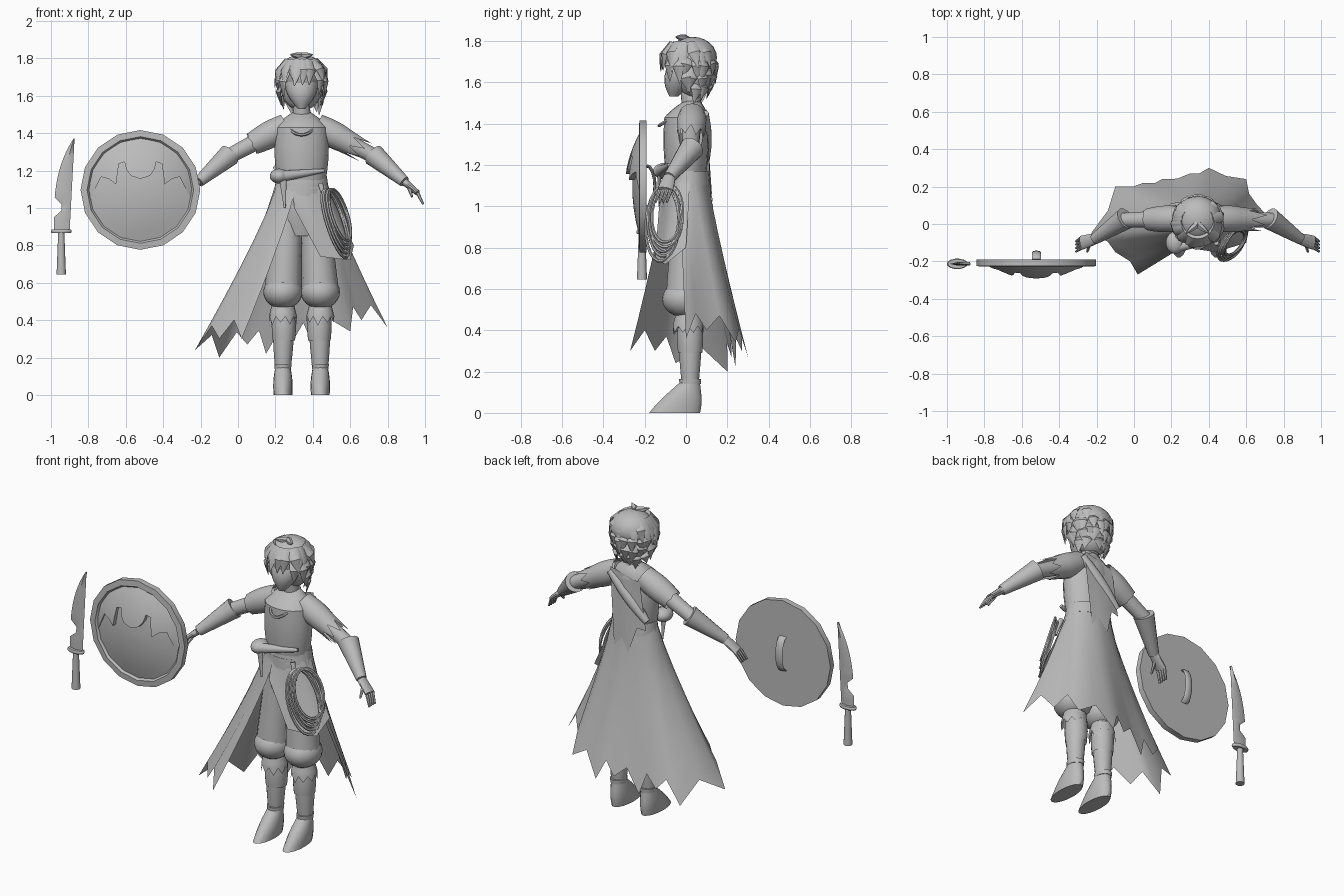
import bpy, bmesh, math, random
from mathutils import Vector

random.seed(4)
cube = bpy.data.objects.get("Cube")
if cube:
    bpy.data.objects.remove(cube)

GREY = (.5, .5, .5, 1)
grey = bpy.data.materials.new("plain_grey")
grey.use_nodes = True
grey.diffuse_color = GREY
grey.node_tree.nodes["Principled BSDF"].inputs["Base Color"].default_value = GREY


def vec(x, y, z):
    return Vector((x, y, z))


X_AXIS, Y_AXIS, Z_AXIS = vec(1, 0, 0), vec(0, 1, 0), vec(0, 0, 1)
middle = vec(.34, 0, 0)  # the figure stands here
made = []


def finish(name, bm):
    bmesh.ops.recalc_face_normals(bm, faces=bm.faces[:])
    mesh = bpy.data.meshes.new(name)
    bm.to_mesh(mesh)
    bm.free()
    mesh.materials.append(grey)
    part = bpy.data.objects.new(name, mesh)
    bpy.context.collection.objects.link(part)
    made.append(part)


def skin(name, rows, around=False, along=False, caps=False):
    """Skin a grid of points, optionally wrapped in either direction."""
    bm = bmesh.new()
    grid = [[bm.verts.new(point) for point in row] for row in rows]
    if along:
        grid.append(grid[0])
    for low, high in zip(grid, grid[1:]):
        for j in range(len(low) if around else len(low) - 1):
            k = (j + 1) % len(low)
            bm.faces.new((low[j], low[k], high[k], high[j]))
    if caps:
        bm.faces.new(grid[0])
        bm.faces.new(grid[-1])
    finish(name, bm)


def ring(centre, axis, ref, radius, flat, sides):
    u = axis.cross(ref).normalized() * radius
    v = axis.cross(u).normalized() * radius * flat
    turns = [math.tau * k / sides for k in range(sides)]
    return [centre + u * math.cos(a) + v * math.sin(a) for a in turns]


def path(name, points, radii, flats, ref=Y_AXIS, axis=None, sides=14, closed=False, torn=0):
    """Rings along a path; torn pulls every other point of the last ring."""
    rows, last = [], len(points) - 1
    for i, point in enumerate(points):
        before = points[i - 1] if i or closed else point
        after = points[(i + 1) % len(points)] if i < last or closed else point
        way = axis or (after - before).normalized()
        rows.append(ring(point, way, ref, radii[i], flats[i], sides))
    if torn:
        rows[-1] = [p + way * torn * (k % 2) * random.uniform(.5, 1) for k, p in enumerate(rows[-1])]
    skin(name, rows, True, closed, not closed and not torn)


def limb(name, start, end, r_start, r_end, bulge=0, flat=1, flat_end=None, **options):
    """Straight tapered part, swelling in its middle."""
    steps = [i / 6 for i in range(7)]
    path(name, [start.lerp(end, t) for t in steps],
         [r_start + (r_end - r_start) * t + bulge * math.sin(math.pi * t) for t in steps],
         [flat + ((flat_end or flat) - flat) * t for t in steps], **options)


def loop(name, points, radius, ref):
    path(name, points, [radius] * len(points), [1] * len(points), ref, sides=6, closed=True)


def blob(name, centre, size):
    bm = bmesh.new()
    bmesh.ops.create_uvsphere(bm, u_segments=20, v_segments=12, radius=1)
    bmesh.ops.scale(bm, vec=size, verts=bm.verts)
    bmesh.ops.translate(bm, vec=centre, verts=bm.verts)
    finish(name, bm)


def drape(name, top, tips, notch):
    """Cloth from a top curve down to pointed tips with notches between."""
    hem = []
    for a, b in zip(tips, tips[1:]):
        dip = (a + b) / 2
        dip.xy = dip.xy.lerp(middle.xy, notch / 2)
        dip.z += notch
        hem += [a, dip]
    hem.append(tips[-1])
    rows = []
    for t in [i / 6 for i in range(7)]:
        row = []
        for k, low in enumerate(hem):
            high = top(k / (len(hem) - 1))
            spot = high.lerp(low, t ** 1.15)
            spot.z = high.z + (low.z - high.z) * t
            row.append(spot)
        rows.append(row)
    skin(name, rows)


def waist(start, end):
    def spot(t):
        a = math.radians(start + (end - start) * t)
        return middle + vec(.14 * math.cos(a), .1 * math.sin(a) + .01, 1.13)
    return spot


def body(name, z_low, z_high, r_low, r_high, bulge=0, flat=.75, y_low=0, y_high=0):
    limb(name, middle + vec(0, y_low, z_low), middle + vec(0, y_high, z_high), r_low, r_high,
         bulge, flat, axis=Z_AXIS, sides=20)


# Torso, belt, neck and head
body("shirt", 1.15, 1.43, .13, .14, bulge=.01)
body("shirt_shoulders", 1.43, 1.51, .14, .05, bulge=.01, y_high=.03)
body("hips", .85, 1.13, .09, .13, bulge=.02)
body("belt", 1.1, 1.17, .145, .135, y_low=.01, y_high=.01)
body("neck", 1.48, 1.6, .05, .04, flat=1, y_low=.03, y_high=.01)
body("jaw", 1.53, 1.68, .02, .09, bulge=.02, flat=1, y_low=-.06)
blob("head", middle + vec(0, 0, 1.7), vec(.09, .1, .1))
limb("nose", middle + vec(0, -.09, 1.65), middle + vec(0, -.095, 1.61), .005, .01, sides=6)

# Hair: rounded masses with layers of pointed locks
blob("hair_cap", middle + vec(0, .03, 1.72), vec(.125, .12, .1))
blob("hair_back", middle + vec(0, .04, 1.64), vec(.11, .09, .12))
for level in range(4):
    count = 20 - 2 * level
    for i in range(count):
        turn = math.tau * (i + .5) / count
        if min(turn, math.tau - turn) < math.radians(38 * level):
            continue
        out = vec(math.sin(turn), -math.cos(turn), 0)
        side = Z_AXIS.cross(out) * random.uniform(-.03, .03)
        reach = (.13 - .015 * level) * random.uniform(.95, 1.15)
        root = middle + out * (.11 - .02 * abs(level - 1.5)) + vec(0, .01, 1.79 - .06 * level)
        tip = middle + out * reach + side + vec(0, .01, 1.66 - .05 * level + random.uniform(-.02, .02))
        bend = root.lerp(tip, .4) + out * .025
        path("hair_lock", [root, bend, tip], [.03, .03, .002], [.4] * 3, out, sides=6)
for s in (-1, 1):
    limb("crown_tuft", middle + vec(0, 0, 1.81), middle + vec(s * .06, -.05, 1.82), .02, .002, .005, sides=6)

# Necklace, dipping at the front
beads = []
for i in range(28):
    a = math.tau * i / 28
    front = (1 + math.cos(a)) / 2
    beads.append(middle + vec(.07 * math.sin(a), .07 - .2 * front, 1.52 - .13 * front))
loop("necklace", beads, .008, Y_AXIS + Z_AXIS)

for s, side in ((1, "left"), (-1, "right")):
    def at(x, y, z):
        return middle + vec(s * x, y, z)

    # Arm, sleeve, glove and hand
    shoulder, elbow, wrist, knuckle = at(.08, .03, 1.44), at(.4, .02, 1.27), at(.55, -.08, 1.14), at(.62, -.1, 1.08)
    limb(side + "_sleeve", shoulder, shoulder.lerp(elbow, .57), .065, .06, .01, torn=.1 if s > 0 else .01)
    limb(side + "_upper_arm", shoulder, elbow, .05, .04)
    limb(side + "_glove", elbow.lerp(wrist, -.1), wrist, .06, .03)
    limb(side + "_palm", wrist, knuckle, .02, .015, flat=1.5, flat_end=2.5)
    for i in range(4):
        base = knuckle + vec(0, .018 * (i - 1.5), 0)
        limb(side + "_finger", base, base + vec(s * .03, -.02, -.06), .01, .006, sides=6)
    limb(side + "_thumb", wrist.lerp(knuckle, .3), at(.59, -.15, 1.06), .014, .006, sides=6)

    # Trouser leg, tattered cuff, shin and boot
    limb(side + "_trouser", at(.065, .01, 1.1), at(.1, 0, .55), .07, .1, axis=Z_AXIS)
    blob(side + "_trouser_gather", at(.1, 0, .55), vec(.105, .115, .09))
    limb(side + "_cuff", at(.1, .01, .48), at(.1, .01, .42), .06, .075, torn=.06, sides=18)
    limb(side + "_shin", at(.095, .02, .47), at(.1, .02, .12), .058, .04, .006)
    limb(side + "_shin_wrap", at(.095, .02, .29), at(.095, .02, .41), .06, .063, .003, torn=.01)
    limb(side + "_boot", at(.1, -.055, 0), at(.1, .02, .15), .05, .04, .006, 2.5, 1.2, axis=Z_AXIS, sides=18)
    limb(side + "_boot_cuff", at(.1, .02, .14), at(.1, .02, .165), .044, .046, flat=1.2, axis=Z_AXIS)

# Knotted sash
blob("sash_knot", vec(.22, -.1, 1.17), vec(.05, .06, .04))
limb("sash_fold", vec(.46, -.08, 1.2), vec(.24, -.12, 1.17), .01, .03)
limb("sash_tail", vec(.24, -.13, 1.16), vec(.25, -.13, 1), .02, .005, flat=.5)

# Torn long skirt open at the front, and a short hip flap
drape("long_skirt", waist(-100, -385), [
    vec(.02, -.27, .3), vec(-.1, -.15, .3), vec(-.23, -.05, .24), vec(-.1, .2, .2), vec(.05, .22, .27),
    vec(.15, .24, .22), vec(.3, .27, .3), vec(.4, .3, .27), vec(.6, .24, .34), vec(.66, .1, .4),
    vec(.8, 0, .36)], .1)
drape("hip_flap", waist(-110, 5), [vec(.3, -.13, 1), vec(.44, -.15, .74), vec(.6, -.1, .72), vec(.62, 0, .8)], 0)

# Mantle slung across the back
drape("back_mantle", lambda t: vec(.24 + .2 * t, .1, 1.43 + .05 * t),
      [vec(.2, .1, 1.15), vec(.3, .13, 1), vec(.4, .12, 1)], .08)
limb("mantle_fold", vec(.45, .09, 1.45), vec(.2, .09, 1.2), .02, .02, .015)

# Coiled rope on the left hip
for i in range(5):
    hub = vec(.52, -.115, .915) + vec(.006, .006, .012) * i
    down = vec(.06, .01 * (i % 2), -.18) * (1 - .06 * i)
    across = vec(.04, .08, .02) * (1 - .07 * (i % 3))
    turns = [math.tau * j / 24 for j in range(24)]
    loop("rope_loop", [hub + down * math.cos(a) + across * math.sin(a) for a in turns], .008, down.cross(across))
limb("rope_tie", vec(.44, -.1, 1.13), vec(.47, -.12, 1.03), .014, .01)

# Shield: thick rim around a shallow dome
hub = vec(-.522, 0, 1.096)
RIM, DOME = .32, .275


def dome_y(radius, height):
    return -.215 - height * (1 - (radius / DOME) ** 2)


profile = [(-.19, RIM), (-.225, RIM), (-.228, DOME + .01)]
profile += [(dome_y(r, .045), r) for r in [DOME * (1 - i / 5.1) for i in range(6)]]
skin("shield", [ring(hub + Y_AXIS * y, Y_AXIS, Z_AXIS, r, 1, 16) for y, r in profile], True, caps=True)

# Raised crest with a horned lower edge
outline = [(0, .06), (.05, .075), (.075, .11), (.085, .15), (.115, .14), (.13, .03), (.17, .06), (.21, .07),
           (.24, .01), (.27, -.05)]
edge = [Vector(a).lerp(Vector(b), t) for a, b in zip(outline, outline[1:]) for t in (0, .5)]
edge.append(Vector(outline[-1]))
columns = []
for across, low in [(-p.x, p.y) for p in edge[:0:-1]] + [tuple(p) for p in edge]:
    high = math.sqrt(DOME ** 2 - across ** 2)
    low = max(low, -high)
    heights = [low + (high - low) * j / 7 for j in range(8)]
    column = [hub + vec(across, dome_y(math.hypot(across, z), .08), z) for z in heights]
    foot = hub + vec(across, dome_y(math.hypot(across, low), .04), low)
    columns.append([foot] + column)
skin("shield_crest", columns)

# Grip bowed out from the shield's back
bow = [math.pi * i / 8 for i in range(9)]
path("shield_grip", [hub + vec(0, .04 * math.sin(a) - .19, .1 * math.cos(a)) for a in bow],
     [.008] * 9, [3] * 9, X_AXIS, sides=8)

# Short sword with a curved back and a notch above the guard
foot = vec(-.945, -.213, .88)
blade = []
for i in range(15):
    t = i / 14
    left = foot + vec(.105 * t ** 3 - .04 + (.04 if i in (3, 4) else 0), 0, .49 * t)
    right = foot + vec(.045 + .026 * t, 0, .49 * t)
    ridge = Y_AXIS * .01
    blade.append([left, (left + right) / 2 - ridge, right, (left + right) / 2 + ridge])
skin("sword_blade", blade, True, caps=True)
limb("sword_guard", foot - Z_AXIS * .015, foot + Z_AXIS * .005, .05, .05, .006, .5)
limb("sword_grip", foot - Z_AXIS * .235, foot, .025, .016)

# Smooth shading with sharp creases
bpy.ops.object.select_all(action='DESELECT')
for part in made:
    part.select_set(True)
bpy.context.view_layer.objects.active = made[0]
bpy.ops.object.shade_smooth_by_angle(angle=math.radians(40))
